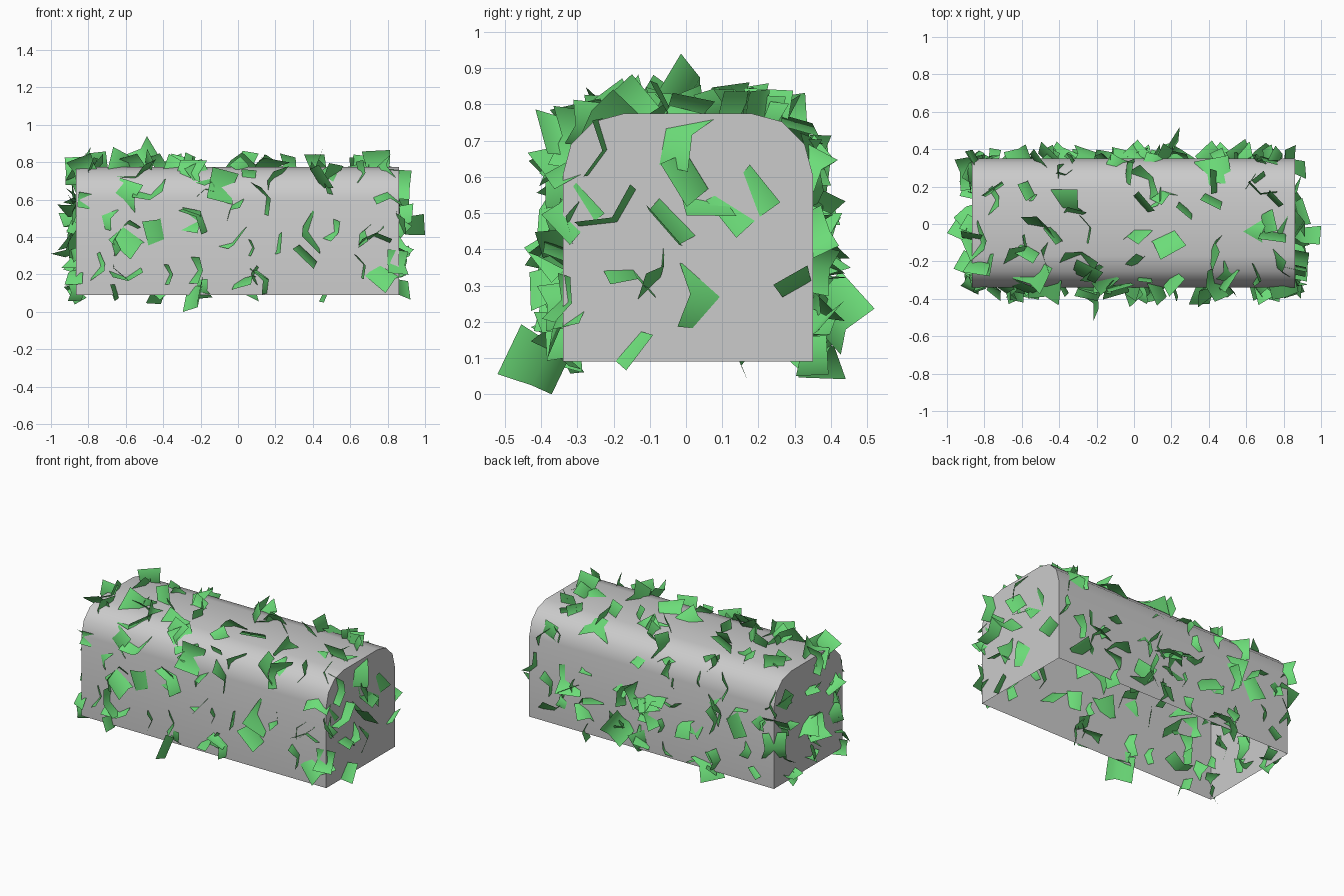
import bpy, bmesh, math, random
from mathutils import Vector, Euler

if "Cube" in bpy.data.objects:
    bpy.data.objects.remove(bpy.data.objects["Cube"])

random.seed(5)

# Hedge body: arched profile swept along x, closed ends, open underneath
X0, X1, Y0, Y1, Z0, Z1, R = -0.865, 0.86, -0.34, 0.35, 0.09, 0.775, 0.17
profile = [(Y1, Z0)]
for cy, start in ((Y1 - R, 0), (Y0 + R, 90)):
    for i in range(4):
        a = math.radians(start + 30 * i)
        profile.append((cy + R * math.cos(a), Z1 - R + R * math.sin(a)))
profile.append((Y0, Z0))

bm = bmesh.new()
left = [bm.verts.new((X0, y, z)) for y, z in profile]
right = [bm.verts.new((X1, y, z)) for y, z in profile]
for i in range(len(profile) - 1):
    bm.faces.new((left[i], right[i], right[i + 1], left[i + 1]))
bm.faces.new(right)
bm.faces.new(left[::-1])
bm.normal_update()
top = max(bm.faces, key=lambda f: f.calc_center_median().z)
if top.normal.z < 0:
    bmesh.ops.reverse_faces(bm, faces=bm.faces)
body_mesh = bpy.data.meshes.new("hedge_body")
bm.to_mesh(body_mesh)
bm.free()
for p in body_mesh.polygons:
    p.use_smooth = True
body_mesh.set_sharp_from_angle(angle=math.radians(40))
body = bpy.data.objects.new("hedge_body", body_mesh)
bpy.context.collection.objects.link(body)

# Random points on the body surface, weighted by area
body_mesh.calc_loop_triangles()
tris = [[body_mesh.vertices[i].co.copy() for i in t.vertices]
        for t in body_mesh.loop_triangles]
areas = [t.area for t in body_mesh.loop_triangles]


def surface_point():
    a, b, c = random.choices(tris, areas)[0]
    u, v = random.random(), random.random()
    if u + v > 1:
        u, v = 1 - u, 1 - v
    return a + (b - a) * u + (c - a) * v


# One leaf: a pointed-cornered square folded along the middle
def leaf_points(centre, small, large):
    size = random.uniform(small, large)
    rot = Euler([random.uniform(0, 2 * math.pi) for _ in range(3)]).to_matrix()
    return [centre + rot @ (Vector((u, v * w, h)) * size)
            for u, h, w in ((-0.55, 0.17, 0.48), (0, -0.1, 0.4), (0.55, 0.17, 0.48))
            for v in (-1, 1)]


low, high = Vector((-1, -0.52, 0)), Vector((1, 0.52, 0.94))


def inside(pts):
    return all(low[k] <= p[k] <= high[k] for p in pts for k in range(3))


# Larger leaves seen on the front (x, z), right end (y, z) and top (x, y)
front = [(-.6, .62), (-.47, .64), (-.57, .4), (-.42, .44), (-.25, .49), (-.09, .67),
         (-.03, .39), (.2, .36), (.04, .17), (.15, .17), (.4, .42), (.66, .25),
         (-.75, .24), (-.65, .24), (-.6, .2), (.43, .72), (.8, .62), (.85, .26)]
end = [(-.03, .72), (.16, .53), (-.05, .47), (-.08, .33), (-.15, .33), (-.17, .14),
       (.05, .55), (-.2, .49), (.02, .61), (.3, .3), (.06, .27)]
upper = [(-.5, 0), (-.42, -.06), (-.3, -.2), (-.25, -.02), (0, -.05), (.05, .22),
         (.27, .08), (-.03, .28), (.43, -.14), (.42, .13), (.7, 0), (.75, .13),
         (.77, -.22), (-.78, -.22), (-.47, -.18), (.42, .28)]
centres = [Vector((x, Y0 if z < .68 else -.32, z)) for x, z in front]
centres += [Vector((X1, y, z)) for y, z in end]
centres += [Vector((x, y, Z1 if abs(y) < .2 else .75)) for x, y in upper]

leaves = []
for c in centres:
    pts = leaf_points(c, 0.11, 0.17)
    while not inside(pts):
        pts = leaf_points(c, 0.11, 0.17)
    leaves.append(pts)

# Scattered leaves, thinner where the larger ones already sit
while len(leaves) < 180:
    c = surface_point()
    covered = c.y < -0.32 or c.x > X1 - 0.01 or c.z > 0.75
    if covered and random.random() < 0.45:
        continue
    pts = leaf_points(c, 0.07, 0.17)
    if inside(pts):
        leaves.append(pts)

# Nudge the outermost leaves so the foliage fills its overall size
for k in range(3):
    for pick, limit in ((min, low), (max, high)):
        edge = lambda pts: pick(p[k] for p in pts)
        outer = pick(leaves, key=edge)
        shift = limit[k] - edge(outer)
        for p in outer:
            p[k] += shift

# Foliage mesh
bm = bmesh.new()
for pts in leaves:
    v = [bm.verts.new(p) for p in pts]
    for i in (0, 2):
        f = bm.faces.new((v[i], v[i + 2], v[i + 3], v[i + 1]))
        f.smooth = True
leaf_mesh = bpy.data.meshes.new("leaves")
bm.to_mesh(leaf_mesh)
bm.free()
green = bpy.data.materials.new("leaf_green")
green.diffuse_color = (0.15, 0.72, 0.19, 1)
green.use_nodes = True
green.node_tree.nodes["Principled BSDF"].inputs["Base Color"].default_value = green.diffuse_color
leaf_mesh.materials.append(green)
bpy.context.collection.objects.link(bpy.data.objects.new("leaves", leaf_mesh))
